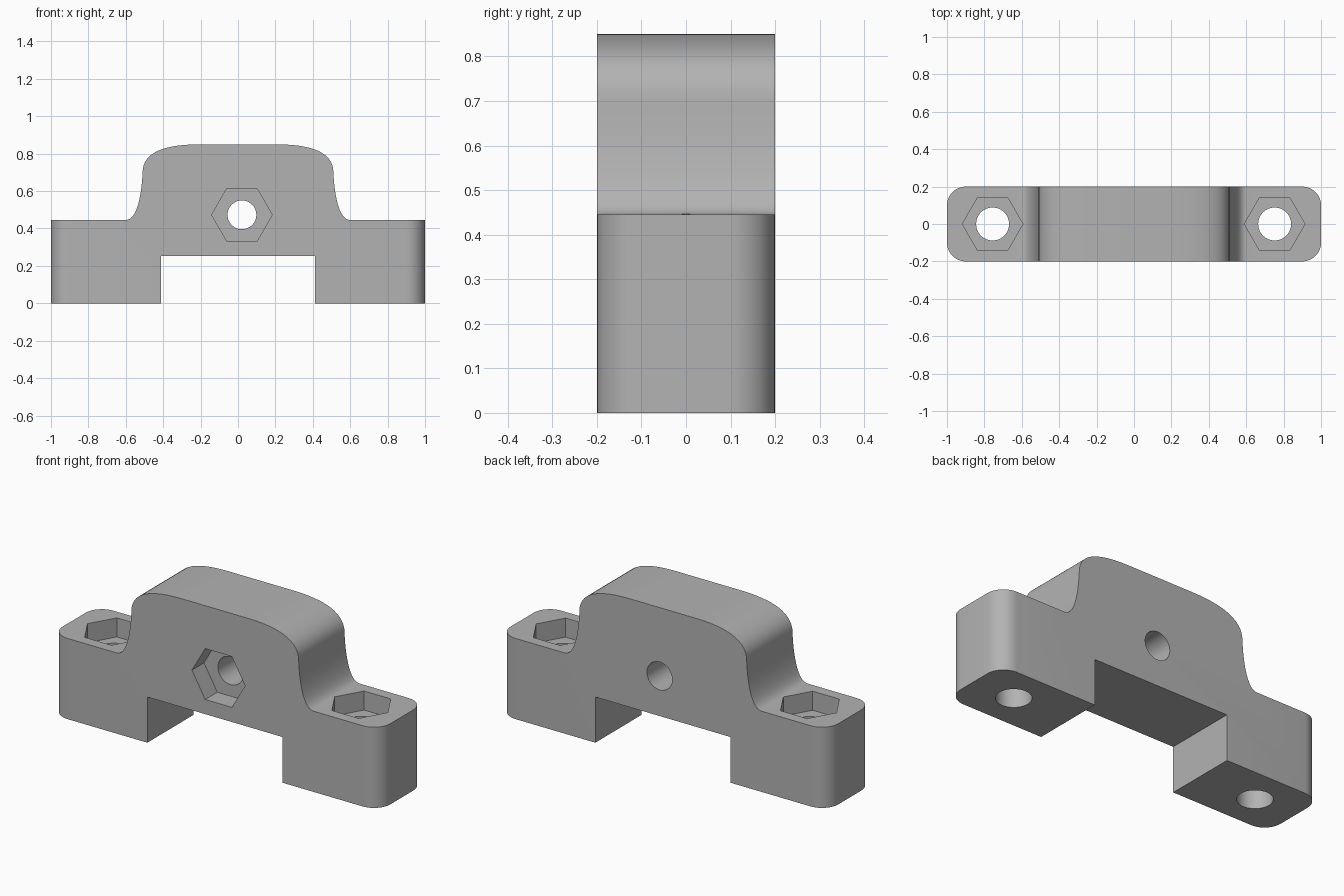
import bpy, bmesh, math
from mathutils import Vector, Matrix
from mathutils.geometry import interpolate_bezier

if "Cube" in bpy.data.objects:
    bpy.data.objects.remove(bpy.data.objects["Cube"])

grey = bpy.data.materials.new("grey plastic")
grey.diffuse_color = (0.45, 0.45, 0.45, 1)
grey.use_nodes = True
grey.node_tree.nodes["Principled BSDF"].inputs["Base Color"].default_value = grey.diffuse_color

HALF_Y, SHOULDER, TOP = 0.2, 0.445, 0.85
POCKET = 0.105


def bezier(a, b, c, d, n=14):
    pts = interpolate_bezier(*[Vector((p[0], p[1], 0)) for p in (a, b, c, d)], n)
    return [(p.x, p.y) for p in pts]


def make_object(name, bm):
    bmesh.ops.recalc_face_normals(bm, faces=bm.faces[:])
    mesh = bpy.data.meshes.new(name)
    bm.to_mesh(mesh)
    bm.free()
    mesh.materials.append(grey)
    obj = bpy.data.objects.new(name, mesh)
    bpy.context.collection.objects.link(obj)
    return obj


def cutter(name, sides, radius, start, end):
    """Prism running from start to end, with corners pointing along x."""
    a, b = Vector(start), Vector(end)
    axis = b - a
    turn = Matrix.Rotation(math.pi / 2, 4, 'X') if abs(axis.y) > 0 else Matrix()
    bm = bmesh.new()
    ring = [Vector((radius * math.cos(2 * math.pi * i / sides),
                    radius * math.sin(2 * math.pi * i / sides), 0)) for i in range(sides)]
    face = bm.faces.new([bm.verts.new(turn @ p + a) for p in ring])
    ext = bmesh.ops.extrude_face_region(bm, geom=[face])
    bmesh.ops.translate(bm, vec=axis,
                        verts=[v for v in ext['geom'] if isinstance(v, bmesh.types.BMVert)])
    obj = make_object(name, bm)
    obj.hide_render = True
    return obj


# Clamp body: half outline of hump, fillet, foot and channel, mirrored in x
crown = bezier((0.2, TOP), (0.41, TOP), (0.51, 0.80), (0.51, 0.70))
fillet = bezier((0.51, 0.70), (0.515, 0.58), (0.54, SHOULDER), (0.60, SHOULDER))
half = crown + fillet[1:] + [(1, SHOULDER), (1, 0), (0.413, 0), (0.413, 0.252)]
outline = half + [(-x, z) for x, z in reversed(half)]
bm = bmesh.new()
face = bm.faces.new([bm.verts.new((x, -HALF_Y, z)) for x, z in outline])
ext = bmesh.ops.extrude_face_region(bm, geom=[face])
bmesh.ops.translate(bm, vec=(0, 2 * HALF_Y, 0),
                    verts=[v for v in ext['geom'] if isinstance(v, bmesh.types.BMVert)])
# Rounded vertical corners at both ends
ends = [e for e in bm.edges if all(abs(v.co.x) > 0.99 for v in e.verts)
        and abs(e.verts[0].co.z - e.verts[1].co.z) > 0.1]
bmesh.ops.bevel(bm, geom=ends, offset=0.1, segments=10, profile=0.5, affect='EDGES')
body = make_object("clamp_body", bm)

# Bolt holes with hexagonal nut pockets: two in the feet, one through the hump
cutters = []
for side, x in (("left", -0.756), ("right", 0.752)):
    cutters += [
        cutter(side + "_nut_pocket", 6, 0.162, (x, 0, SHOULDER - POCKET), (x, 0, 0.6)),
        cutter(side + "_bolt_hole", 48, 0.088, (x, 0, -0.1), (x, 0, 0.55))]
cutters += [
    cutter("front_nut_pocket", 6, 0.162, (0.021, -HALF_Y + POCKET, 0.473), (0.021, -0.3, 0.473)),
    cutter("cross_bolt_hole", 48, 0.077, (0.021, -0.25, 0.473), (0.021, 0.3, 0.473))]

bpy.context.view_layer.objects.active = body
body.select_set(True)
for c in cutters:
    mod = body.modifiers.new(c.name, 'BOOLEAN')
    mod.operation, mod.solver, mod.object = 'DIFFERENCE', 'EXACT', c
    bpy.ops.object.modifier_apply(modifier=mod.name)
    bpy.data.objects.remove(c)
bpy.ops.object.shade_smooth_by_angle(angle=math.radians(30))
